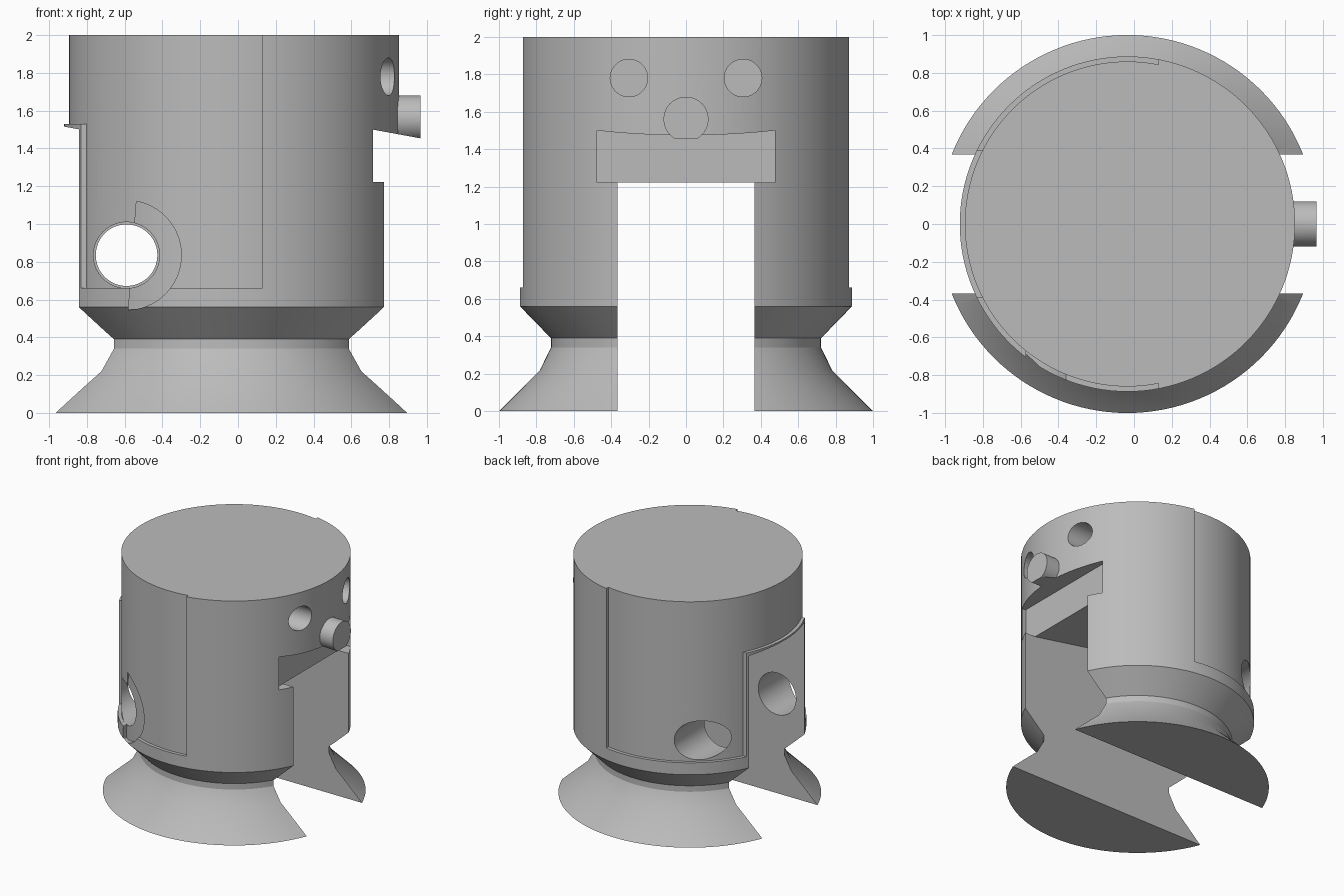
import bpy, bmesh, math
from mathutils import Matrix, Vector

if "Cube" in bpy.data.objects:
    bpy.data.objects.remove(bpy.data.objects["Cube"], do_unlink=True)

AXIS = -0.035      # x of the turning axis
SEGS = 128
SLOPE = -0.184     # tilt of the mouth and slot ceilings


def make(name, bm):
    bmesh.ops.recalc_face_normals(bm, faces=bm.faces)
    me = bpy.data.meshes.new(name)
    bm.to_mesh(me)
    bm.free()
    ob = bpy.data.objects.new(name, me)
    bpy.context.collection.objects.link(ob)
    return ob


def lathe(name, profile, ring=False):
    """Turn (radius, z) points about the axis; ring closes the profile."""
    bm = bmesh.new()
    loops = []
    for r, z in profile:
        loops.append([bm.verts.new((AXIS + r * math.cos(a), r * math.sin(a), z))
                      for a in (2 * math.pi * i / SEGS for i in range(SEGS))])
    pairs = list(zip(loops, loops[1:]))
    if ring:
        pairs.append((loops[-1], loops[0]))
    else:
        bm.faces.new(loops[0])
        bm.faces.new(loops[-1])
    for a, b in pairs:
        for i in range(SEGS):
            j = (i + 1) % SEGS
            bm.faces.new((a[i], a[j], b[j], b[i]))
    return make(name, bm)


def prism(name, points, y0, y1):
    """Extrude an (x, z) outline along y."""
    bm = bmesh.new()
    face = bm.faces.new([bm.verts.new((x, y0, z)) for x, z in points])
    out = bmesh.ops.extrude_face_region(bm, geom=[face])
    verts = [v for v in out["geom"] if isinstance(v, bmesh.types.BMVert)]
    bmesh.ops.translate(bm, verts=verts, vec=(0, y1 - y0, 0))
    return make(name, bm)


def box(name, x0, x1, y0, y1, z0, z1):
    return prism(name, [(x0, z0), (x1, z0), (x1, z1), (x0, z1)], y0, y1)


def rod(name, start, end, radius):
    """Round bar between two points."""
    a, b = Vector(start), Vector(end)
    turn = (b - a).to_track_quat('Z', 'Y').to_matrix().to_4x4()
    bm = bmesh.new()
    bmesh.ops.create_cone(bm, cap_ends=True, segments=64, radius1=radius,
                          radius2=radius, depth=(b - a).length,
                          matrix=Matrix.Translation((a + b) / 2) @ turn)
    return make(name, bm)


def combine(target, other, operation='DIFFERENCE'):
    """Apply a boolean and discard the tool."""
    mod = target.modifiers.new("cut", 'BOOLEAN')
    mod.operation, mod.solver, mod.object = operation, 'EXACT', other
    graph = bpy.context.evaluated_depsgraph_get()
    graph.update()
    mesh = bpy.data.meshes.new_from_object(target.evaluated_get(graph))
    target.modifiers.clear()
    target.data = mesh
    bpy.data.objects.remove(other, do_unlink=True)


# Body and flared foot in one turned shape
body = lathe("body", [(1, 0), (0.78, 0.22), (0.722, 0.34), (0.722, 0.39),
                      (0.887, 0.56), (0.887, 2)])

# Shallow panel around the rear half, leaving a lip round the slot
panel = lathe("panel_cutter", [(0.86, 0.66), (1.2, 0.66), (1.2, 2.2), (0.86, 2.2)], True)
combine(panel, box("panel_side", 0.13, 2, -2, 2, 0, 3))
combine(panel, box("panel_lip", -2, 0, -0.388, 0.388, 0, 1.53))
combine(body, panel)

# Half-round relief beside the front hole
relief = lathe("relief_cutter", [(0.85, 0.3), (1.1, 0.3), (1.1, 1.4), (0.85, 1.4)], True)
combine(relief, rod("relief_disc", (-0.59, -2, 0.835), (-0.59, -0.3, 0.835), 0.29), 'INTERSECT')
combine(relief, prism("relief_side", [(-2, 0), (-0.62, 0), (-0.51, 1.5), (-2, 1.5)], -2, 2))
combine(body, relief)

# Nose peg, trimmed below by the mouth cut
combine(body, rod("nose", (0.6, 0, 1.56), (0.965, 0, 1.56), 0.12), 'UNION')

# Mouth with a tilted ceiling, then the slot between the legs
back, low = 0.675, 1.222
combine(body, prism("mouth", [(back, low), (1.5, low), (1.5, 1.507 + SLOPE * (1.5 - back)),
                              (back, 1.507)], -0.475, 0.475))
combine(body, prism("slot", [(-1.5, -0.5), (1.5, -0.5), (1.5, low), (back, low),
                             (-1.5, low + SLOPE * (-1.5 - back))], -0.367, 0.367))

# Eye sockets
for side in (-1, 1):
    combine(body, rod("eye", (0.6, side * 0.305, 1.78), (1.2, side * 0.305, 1.78), 0.1))

# Cross holes through the two legs
for y, radius in ((-1.2, 0.175), (1.2, 0.163)):
    combine(body, rod("leg_hole", (-0.59, 0, 0.835), (-0.59, y, 0.835), radius))

# Single grey finish
grey = bpy.data.materials.new("plain_grey")
grey.use_nodes = True
colour = (0.5, 0.5, 0.5, 1)
grey.diffuse_color = colour
grey.node_tree.nodes["Principled BSDF"].inputs["Base Color"].default_value = colour
body.data.materials.clear()
body.data.materials.append(grey)
for poly in body.data.polygons:
    poly.material_index = 0

bpy.ops.object.select_all(action='DESELECT')
body.select_set(True)
bpy.context.view_layer.objects.active = body
bpy.ops.object.shade_smooth_by_angle(angle=math.radians(20))
